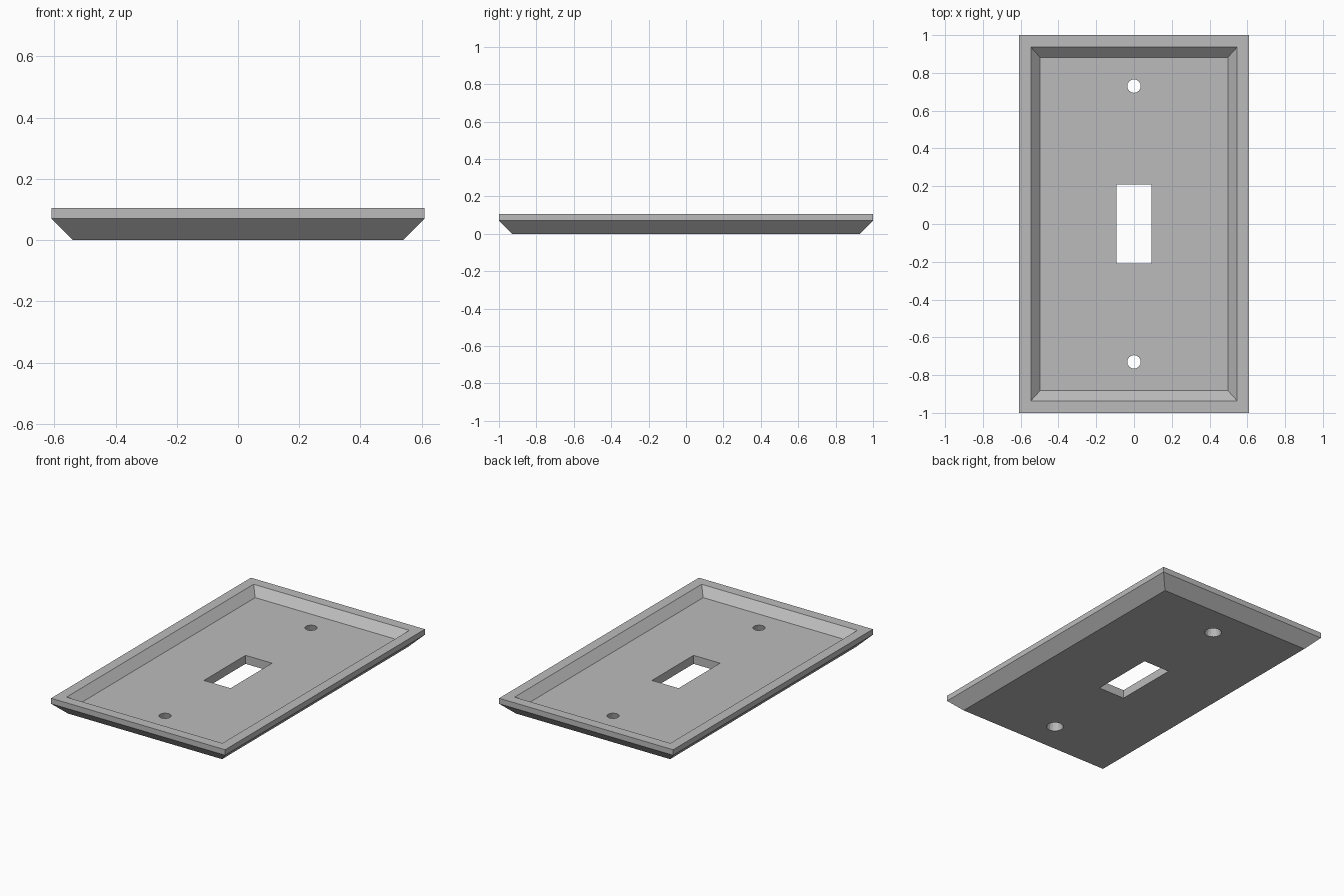
import bpy
import bmesh
from mathutils import Matrix

cube = bpy.data.objects.get("Cube")
if cube:
    bpy.data.objects.remove(cube, do_unlink=True)

FLOOR_Z = 0.054
SCREW_Y = 0.73

# Grey plastic
grey = bpy.data.materials.new("grey_plastic")
grey.use_nodes = True
colour = (0.5, 0.5, 0.5, 1)
grey.diffuse_color = colour
grey.node_tree.nodes["Principled BSDF"].inputs["Base Color"].default_value = colour


def make_object(name, bm):
    bmesh.ops.recalc_face_normals(bm, faces=bm.faces[:])
    mesh = bpy.data.meshes.new(name)
    bm.to_mesh(mesh)
    bm.free()
    mesh.materials.append(grey)
    obj = bpy.data.objects.new(name, mesh)
    bpy.context.collection.objects.link(obj)
    return obj


def rectangle_loft(name, rings):
    """Closed solid through rectangles given as (half width, half length, height)."""
    bm = bmesh.new()
    loops = []
    for w, l, z in rings:
        corners = [(-w, -l), (w, -l), (w, l), (-w, l)]
        loops.append([bm.verts.new((x, y, z)) for x, y in corners])
    for low, high in zip(loops, loops[1:]):
        for i in range(4):
            j = (i + 1) % 4
            bm.faces.new((low[i], low[j], high[j], high[i]))
    bm.faces.new(loops[0][::-1])
    bm.faces.new(loops[-1])
    return make_object(name, bm)


def cone_cutter(name, y, r_bottom, r_top, z_bottom, z_top):
    bm = bmesh.new()
    bmesh.ops.create_cone(
        bm, cap_ends=True, segments=16, radius1=r_bottom, radius2=r_top,
        depth=z_top - z_bottom,
        matrix=Matrix.Translation((0, y, (z_bottom + z_top) / 2)))
    return make_object(name, bm)


# Tray-shaped plate: bevelled underside, upright lip, flat rim, sloped inner wall
plate = rectangle_loft("wall_plate", [
    (0.54, 0.93, 0), (0.61, 1.0, 0.07), (0.61, 1.0, 0.105),
    (0.546, 0.936, 0.105), (0.497, 0.882, FLOOR_Z)])

# Toggle slot and two countersunk screw holes
cutters = [rectangle_loft("slot_cutter", [(0.093, 0.208, -0.1), (0.093, 0.208, 0.2)])]
for side in (-1, 1):
    cutters.append(cone_cutter("screw_cutter", side * SCREW_Y,
                               0.053, 0.033, -0.01, FLOOR_Z + 0.01))

bpy.context.view_layer.objects.active = plate
for cutter in cutters:
    cut = plate.modifiers.new("cut", 'BOOLEAN')
    cut.operation = 'DIFFERENCE'
    cut.solver = 'EXACT'
    cut.object = cutter
    bpy.ops.object.modifier_apply(modifier=cut.name)
    bpy.data.objects.remove(cutter, do_unlink=True)
